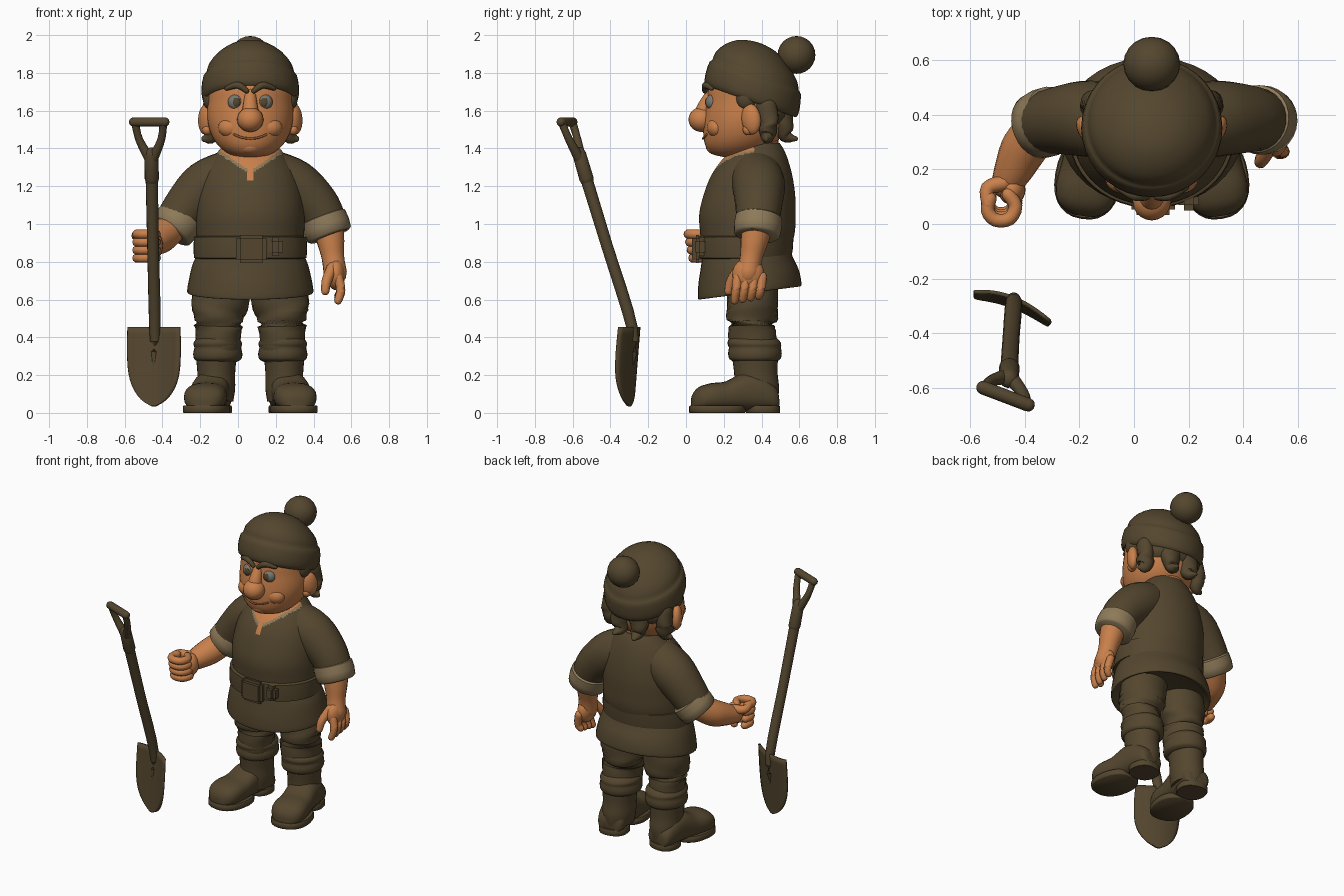
import bpy, bmesh, math
from mathutils import Vector, Matrix, Euler

if "Cube" in bpy.data.objects:
    bpy.data.objects.remove(bpy.data.objects["Cube"])

CX = 0.065  # the figure's own mirror line


def material(name, rgb):
    m = bpy.data.materials.new(name)
    m.diffuse_color = (*rgb, 1)
    m.use_nodes = True
    m.node_tree.nodes["Principled BSDF"].inputs["Base Color"].default_value = m.diffuse_color
    return m


BROWN = material("brown cloth", (0.089, 0.062, 0.028))
SKIN = material("skin", (0.58, 0.215, 0.07))
CREAM = material("cuff linen", (0.27, 0.195, 0.10))
EYE = material("eye grey", (0.19, 0.185, 0.155))
LIP = material("mouth line", (0.30, 0.10, 0.035))


def finish(name, bm, *mats):
    bmesh.ops.recalc_face_normals(bm, faces=bm.faces)
    me = bpy.data.meshes.new(name)
    bm.to_mesh(me)
    bm.free()
    ob = bpy.data.objects.new(name, me)
    bpy.context.collection.objects.link(ob)
    for m in mats:
        me.materials.append(m)
    bpy.ops.object.select_all(action='DESELECT')
    ob.select_set(True)
    bpy.context.view_layer.objects.active = ob
    bpy.ops.object.shade_smooth_by_angle(angle=math.radians(50))
    return ob


def spline(rows, k):
    """Catmull-Rom through rows of numbers, k steps per span."""
    out = []
    for i in range(len(rows) - 1):
        a, b, c, d = (rows[min(max(i + j, 0), len(rows) - 1)] for j in (-1, 0, 1, 2))
        for s in range(k):
            t = s / k
            out.append([q + 0.5 * t * (r - p + t * (2*p - 5*q + 4*r - s4 + t * (3*(q - r) + s4 - p)))
                        for p, q, r, s4 in zip(a, b, c, d)])
    return out + [list(rows[-1])]


def loft(name, rings, mats, segs=24, power=1.0, rule=None):
    """Skin closed rings (centre, u, v); u and v carry the half sizes."""
    bm = bmesh.new()
    loops = []
    for c, u, v in rings:
        loop = []
        for i in range(segs):
            a = 2 * math.pi * i / segs
            ca, sa = math.cos(a), math.sin(a)
            loop.append(bm.verts.new(c + u * math.copysign(abs(ca) ** power, ca)
                                     + v * math.copysign(abs(sa) ** power, sa)))
        loops.append(loop)
    for l0, l1 in zip(loops, loops[1:]):
        for i in range(segs):
            j = (i + 1) % segs
            bm.faces.new((l0[i], l0[j], l1[j], l1[i]))
    bm.faces.new(loops[0])
    bm.faces.new(loops[-1])
    if rule:
        for f in bm.faces:
            f.material_index = rule(f.calc_center_median())
    return finish(name, bm, *mats)


def stack(name, rows, mat, cx=CX, k=4, segs=32, power=1.0, rule=None, tilt=0.0):
    """Level rings from rows (z, y centre, half width, half depth)."""
    rings = [(Vector((cx, y, z)), Vector((w, 0, 0)), Vector((0, d, d * tilt)))
             for z, y, w, d in spline(rows, k)]
    return loft(name, rings, mat if isinstance(mat, list) else [mat], segs, power, rule)


def tube(name, rows, mat, k=4, segs=16, flat=1.0, cap=True):
    """Round limb through rows (x, y, z, radius), with domed ends."""
    rows = spline(rows, k)
    pts = [Vector(r[:3]) for r in rows]
    rings = []
    for i, p in enumerate(pts):
        d = (pts[min(i + 1, len(pts) - 1)] - pts[max(i - 1, 0)]).normalized()
        q = d.to_track_quat('Z', 'Y')
        rings.append((p, q @ Vector((1, 0, 0)), q @ Vector((0, 1, 0)), max(rows[i][3], 0.002), d))
    dome = [0.25, 0.6, 0.85] if cap else []
    full = []
    p, u, v, r, d = rings[0]
    full += [(p - d * r * math.sqrt(1 - s * s), u * r * s, v * r * s * flat) for s in dome]
    full += [(p, u * r, v * r * flat) for p, u, v, r, d in rings]
    p, u, v, r, d = rings[-1]
    full += [(p + d * r * math.sqrt(1 - s * s), u * r * s, v * r * s * flat) for s in dome[::-1]]
    return loft(name, full, [mat], segs)


def ball(name, loc, size, mat, rot=(0, 0, 0), segs=20):
    bm = bmesh.new()
    bmesh.ops.create_uvsphere(bm, u_segments=segs, v_segments=segs // 2 + 2, radius=1)
    bm.transform(Matrix.LocRotScale(Vector(loc), Euler(rot), Vector(size)))
    return finish(name, bm, mat)


def box(name, loc, size, mat, bevel=0.015):
    bm = bmesh.new()
    bmesh.ops.create_cube(bm, size=1)
    bm.transform(Matrix.LocRotScale(Vector(loc), None, Vector(size)))
    bmesh.ops.bevel(bm, geom=bm.edges[:], offset=bevel, segments=2, affect='EDGES')
    return finish(name, bm, mat)


# Shirt: open V collar with a linen edge and a short slit
def collar(p):
    dx = abs(p.x - CX)
    line = 1.285 + 0.65 * dx
    if p.y > 0.36:
        return 0
    if p.z > line or (dx < 0.012 + 0.12 * max(p.z - 1.23, 0) and p.z > 1.23):
        return 1
    return 2 if p.z > line - 0.022 else 0


stack("shirt", [(0.84, .315, .275, .23), (0.95, .325, .285, .25), (1.05, .325, .288, .255),
                (1.15, .335, .28, .243), (1.25, .347, .255, .217), (1.33, .363, .215, .18),
                (1.39, .38, .165, .14), (1.43, .385, .13, .11)],
      [BROWN, SKIN, CREAM], k=9, segs=96, rule=collar)
# Tunic skirt, its hem rising to the back
stack("tunic_skirt", [(0.66, .337, .29, .23), (0.635, .337, .325, .264), (0.65, .337, .334, .274),
                      (0.72, .332, .322, .266), (0.79, .322, .304, .245), (0.85, .315, .275, .23)],
      BROWN, segs=40, tilt=0.13)
# Belt with buckle and pouch
stack("belt", [(0.815, .31, .28, .23), (0.82, .31, .298, .248), (0.87, .312, .301, .254),
               (0.93, .315, .298, .254), (0.937, .315, .28, .24)], BROWN, k=1, segs=48)
box("buckle", (0.07, 0.06, 0.868), (0.16, 0.055, 0.15), BROWN, 0.02)
box("belt_pouch", (0.2, 0.085, 0.88), (0.075, 0.07, 0.1), BROWN, 0.02)

# Legs and boots, mirrored
for side, s in (("left", -1), ("right", 1)):
    X = lambda o: CX + s * o
    tube(side + "_trouser", [(X(.14), .35, .70, .135), (X(.163), .352, .56, .135),
                             (X(.168), .348, .46, .12), (X(.172), .355, .34, .115)], BROWN, segs=24, flat=1.12)
    stack(side + "_boot_fold", [(.27, .365, .10, .11), (.285, .365, .125, .135), (.315, .365, .13, .142),
                                (.345, .365, .124, .138), (.365, .362, .129, .142), (.385, .358, .12, .135),
                                (.40, .356, .105, .12)], BROWN, cx=X(.172), k=3)
    stack(side + "_boot_shaft", [(.06, .375, .09, .11), (.13, .375, .1, .118), (.21, .37, .1, .115),
                                 (.30, .365, .108, .122)], BROWN, cx=X(.18))
    heel, run = Vector((X(.18), .485, 0)), Vector((s * .075, -.455, 0))
    across = run.normalized().cross(Vector((0, 0, 1)))
    foot = [(0, .055, .09), (.04, .085, .13), (.2, .098, .19), (.4, .1, .2), (.6, .106, .155),
            (.78, .113, .145), (.91, .098, .125), (.98, .06, .09), (1, .025, .06)]
    loft(side + "_boot_foot", [(heel + run * t + Vector((0, 0, .012 + h / 2)), across * w, Vector((0, 0, h / 2)))
                               for t, w, h in spline(foot, 3)], [BROWN], 24, 0.8)
    for part, t, a, b in (("sole", .7, .122, .15), ("heel", .17, .095, .09)):
        c = heel + run * t
        loft(side + "_boot_" + part,
             [(c + Vector((0, 0, z)), across * a * g, run.normalized() * b * g)
              for z, g in ((0, .97), (.004, 1), (.032, 1), (.04, .96))], [BROWN], 28, 0.85)

# Sleeves and rolled cuffs
tube("left_sleeve", [(-.05, .37, 1.25, .14), (-.17, .385, 1.195, .14), (-.27, .38, 1.09, .125),
                     (-.335, .37, 1.0, .112)], BROWN, segs=24, cap=False)
tube("right_sleeve", [(.18, .37, 1.25, .14), (.30, .385, 1.20, .14), (.41, .385, 1.10, .125),
                      (.465, .38, 1.01, .112)], BROWN, segs=24, cap=False)
for side, c, d in (("left", (-.325, .37, 1.0), (-.6, -.25, -.75)), ("right", (.468, .38, .987), (.38, -.1, -1))):
    c, d = Vector(c), Vector(d).normalized()
    tube(side + "_cuff", [(*(c + d * h), r) for h, r in ((-.058, .112), (-.05, .124), (0, .127), (.045, .122),
                                                         (.056, .108), (.05, .08))], CREAM, k=1, segs=28, cap=False)

# Hanging right arm and hand
tube("right_forearm", [(.475, .38, 1.0, .085), (.492, .36, .90, .072), (.503, .345, .82, .06),
                       (.515, .33, .74, .062)], SKIN, flat=1.0)
ball("right_palm", (.518, .33, .735), (.05, .085, .085), SKIN)
for i in range(4):
    y = .265 + i * .043
    tube("right_finger_%d" % i, [(.53, y + .01, .72, .026), (.545, y, .65, .025),
                                 (.53, y - .008, .595 + .008 * i, .021)], SKIN, segs=10)
tube("right_thumb", [(.50, .29, .77, .03), (.47, .24, .70, .027), (.462, .225, .645, .022)], SKIN, segs=10)

# Gripping left arm: fingers curl round an open hole
tube("left_forearm", [(-.34, .36, .99, .08), (-.40, .28, .935, .085), (-.44, .20, .905, .072),
                      (-.465, .15, .89, .058)], SKIN)
ball("left_palm", (-.447, .125, .885), (.05, .055, .075), SKIN)
for i in range(4):
    z = .82 + i * .042
    arc = [math.radians(a) for a in (60, 5, -55, -115, -165, -215)]
    tube("left_finger_%d" % i, [(-.485 + .052 * math.cos(a), .075 + .052 * math.sin(a) - .2 * (z - .88), z, .025)
                                for a in arc], SKIN, k=3, segs=10)
tube("left_thumb", [(-.475, .15, .93, .03), (-.535, .13, .935, .027), (-.535, .07, .95, .022)], SKIN, segs=10)

# Head
tube("neck", [(CX, .37, 1.30, .125), (CX, .36, 1.45, .13)], SKIN, segs=24)
stack("head", [(1.355, .25, .05, .05), (1.37, .26, .11, .12), (1.41, .28, .165, .175), (1.47, .30, .205, .208),
               (1.55, .315, .227, .222), (1.65, .328, .228, .218), (1.74, .338, .22, .21), (1.81, .35, .14, .14)],
      SKIN, segs=40)
ball("nose", (CX, .083, 1.553), (.07, .07, .066), SKIN)
tube("nose_bridge", [(CX, .135, 1.69, .03), (CX, .10, 1.62, .04), (CX, .09, 1.57, .05)], SKIN)
ball("chin", (CX, .165, 1.41), (.07, .06, .045), SKIN)
tube("mouth", [(CX + o, .297 - .207 * math.sqrt(1 - (o / .2) ** 2), 1.452 + 3 * o * o, .006)
               for o in (-.085, -.045, 0, .045, .085)], LIP, segs=8)
for side, s in (("left", -1), ("right", 1)):
    X = lambda o: CX + s * o
    ball(side + "_eye", (X(.077), .14, 1.645), (.042, .036, .042), EYE)
    ball(side + "_iris", (X(.073), .109, 1.645), (.02, .008, .023), BROWN)
    tube(side + "_eyebrow", [(X(.02), .10, 1.705, .014), (X(.065), .105, 1.735, .019),
                             (X(.125), .135, 1.718, .012)], BROWN, segs=10)
    ball(side + "_cheek", (X(.10), .165, 1.51), (.07, .055, .055), SKIN)
    ball(side + "_ear", (X(.236), .345, 1.555), (.035, .055, .082), SKIN, (.15, 0, -s * .5))
    ball(side + "_ear_lobe", (X(.228), .33, 1.50), (.026, .03, .03), SKIN)
    # Hair under the cap
    ball(side + "_sideburn", (X(.215), .32, 1.665), (.036, .055, .06), BROWN)
    tube(side + "_side_lock", [(X(.20), .42, 1.63, .05), (X(.205), .435, 1.53, .05), (X(.215), .43, 1.465, .038),
                               (X(.245), .425, 1.45, .014)], BROWN, flat=1.2)
    tube(side + "_back_lock", [(X(.07), .51, 1.60, .07), (X(.07), .515, 1.52, .065), (X(.065), .53, 1.465, .045),
                               (X(.075), .575, 1.452, .018)], BROWN, flat=.8)
ball("hair", (CX, .41, 1.59), (.222, .15, .095), BROWN)

# Knitted cap: tilted stack with a thick rolled rim, and a bobble
tilt = Matrix.Rotation(math.radians(-19.5), 3, 'X')
cap_rows = [(.03, -.005, .215, .22), (-.005, -.005, .24, .25), (.02, -.01, .256, .264), (.07, -.018, .258, .264),
            (.12, -.025, .25, .256), (.135, -.028, .236, .242), (.18, -.04, .222, .228), (.235, -.055, .177, .18),
            (.28, -.062, .11, .115), (.298, -.062, .05, .05), (.302, -.062, .01, .01)]
loft("cap", [(Vector((CX, .35, 1.652)) + tilt @ Vector((0, u, v)), tilt @ Vector((w, 0, 0)),
              tilt @ Vector((0, d, 0))) for v, u, w, d in spline(cap_rows, 2)], [BROWN], 36)
ball("bobble", (CX, .585, 1.895), (.104, .1, .1), BROWN)

# Shovel: leaning shaft, forked grip and dished blade
bar = Vector((.935, -.355, 0))
top, fork = Vector((-.47, -.63, 1.54)), Vector((-.458, -.555, 1.33))
tube("shovel_shaft", [(*fork, .033), (-.45, -.42, .89, .031), (-.44, -.285, .45, .03), (-.445, -.285, .25, .008)],
     BROWN, segs=14)
tube("shovel_socket", [(*(fork + Vector((-.001, -.01, .04))), .036), (-.456, -.527, 1.24, .038)], BROWN, k=1)
tube("shovel_grip", [(*(top - bar * .088), .025), (*(top + bar * .088), .025)], BROWN, k=1, segs=12)
for side, s in (("left", -1), ("right", 1)):
    mid = fork.lerp(top, .55) + bar * s * .062
    tube(side + "_grip_fork", [(*fork, .03), (*mid, .021), (*(top + bar * s * .08), .021)], BROWN, segs=12)

bm = bmesh.new()
rows, N = [], 12
for z, w in spline([(.455, .148), (.32, .15), (.21, .142), (.13, .116), (.07, .07), (.035, .012)], 3):
    row = []
    for i in range(N + 1):
        t = 2 * i / N - 1
        p = Vector((-.447, -.268 - (.455 - z) * .08, z)) + bar * w * t
        p.y -= .035 * (t * w / .15) ** 2
        row.append(bm.verts.new(p))
    rows.append(row)
for r0, r1 in zip(rows, rows[1:]):
    for i in range(N):
        bm.faces.new((r0[i], r0[i + 1], r1[i + 1], r1[i]))
blade = finish("shovel_blade", bm, BROWN)
mod = blade.modifiers.new("thickness", 'SOLIDIFY')
mod.thickness, mod.offset = 0.014, 0
